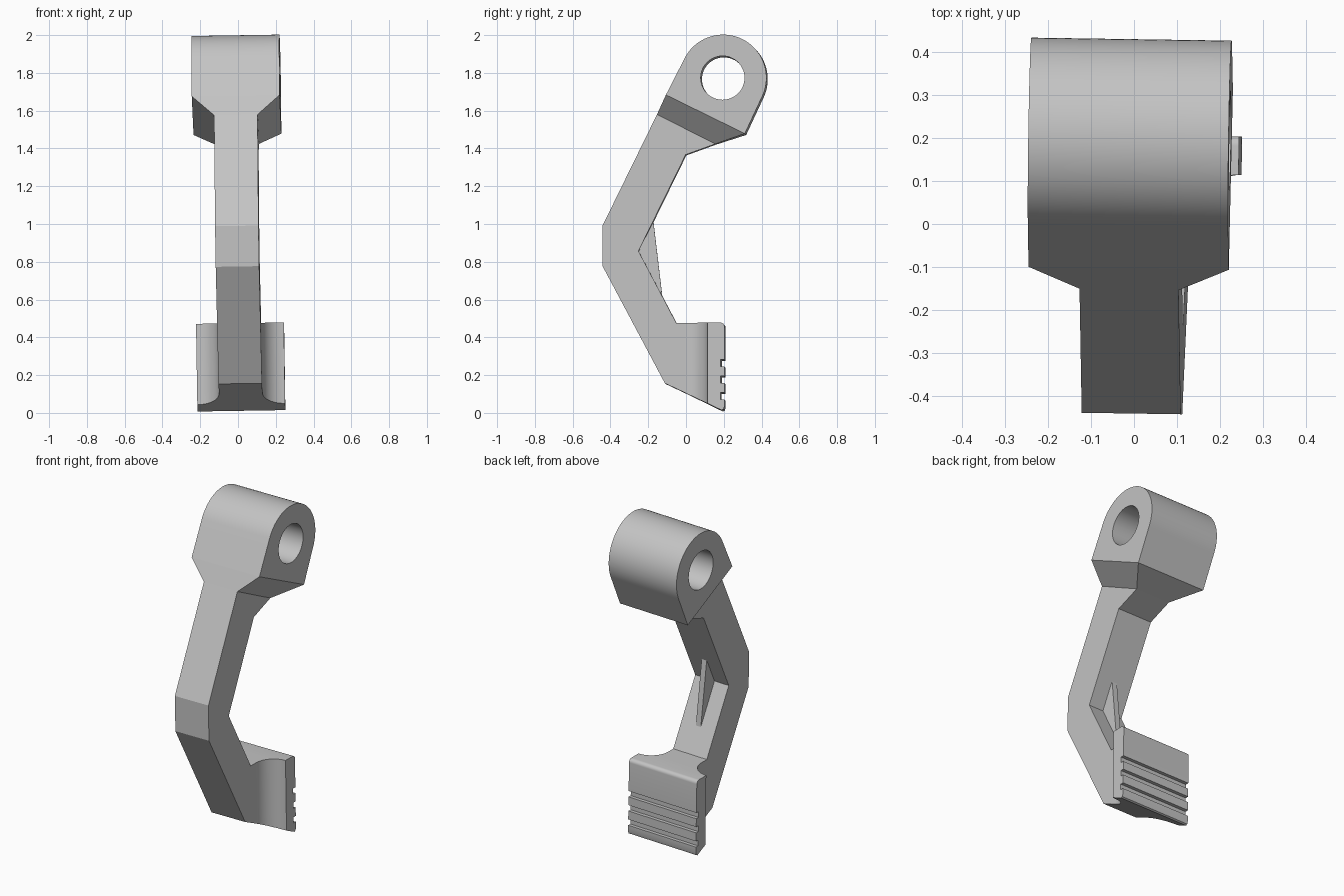
import bpy, bmesh
from math import sin, cos, pi, atan2, radians
from mathutils import Matrix, Vector

cube = bpy.data.objects.get("Cube")
if cube:
    bpy.data.objects.remove(cube, do_unlink=True)

grey = bpy.data.materials.new("light grey")
grey.use_nodes = True
grey.diffuse_color = (0.55, 0.55, 0.55, 1)
grey.node_tree.nodes["Principled BSDF"].inputs["Base Color"].default_value = (0.55, 0.55, 0.55, 1)

ARM = 0.115      # half width of the arm and of the wide ends
WIDE = 0.2325
# The whole part leans and turns very slightly
LEAN = (Matrix.Translation((0, 0, 1)) @ Matrix.Rotation(-0.015, 4, 'Z')
        @ Matrix.Rotation(-0.016, 4, 'Y') @ Matrix.Translation((0, 0, -1)))


def loft(name, ring_a, ring_b):
    """Solid between two rings holding the same number of points."""
    bm = bmesh.new()
    a = [bm.verts.new(p) for p in ring_a]
    b = [bm.verts.new(p) for p in ring_b]
    bm.faces.new(a)
    bm.faces.new(b[::-1])
    for i in range(len(a)):
        j = (i + 1) % len(a)
        bm.faces.new((a[i], b[i], b[j], a[j]))
    bmesh.ops.recalc_face_normals(bm, faces=bm.faces)
    mesh = bpy.data.meshes.new(name)
    bm.to_mesh(mesh)
    bm.free()
    mesh.materials.append(grey)
    obj = bpy.data.objects.new(name, mesh)
    bpy.context.collection.objects.link(obj)
    return obj


def side_extrude(name, profile, half):
    """Extrude a (y, z) profile across x."""
    return loft(name, [(-half, y, z) for y, z in profile],
                [(half, y, z) for y, z in profile])


def arc(cy, cz, r, start, end, n):
    return [(cy + r * cos(start + (end - start) * i / n),
             cz + r * sin(start + (end - start) * i / n)) for i in range(n + 1)]


def boolean(obj, tool, operation):
    mod = obj.modifiers.new(operation.lower(), 'BOOLEAN')
    mod.operation, mod.object, mod.solver = operation, tool, 'EXACT'
    bpy.context.view_layer.objects.active = obj
    bpy.ops.object.modifier_apply(modifier=mod.name)
    bpy.data.objects.remove(tool, do_unlink=True)


# Ends of the tapered shoulder, (y, z)
upper = [(-0.103, 1.68), (0.315, 1.475)]
lower = [(-0.152, 1.578), (0.157, 1.422)]

# Pivot barrel: round top with straight flanks, bored through
lean = atan2(0.45, -0.89)
barrel = side_extrude("pivot_barrel",
                      arc(0.2, 1.77, 0.229, lean - pi, lean, 48) + upper, WIDE)
bore = side_extrude("bore_cutter", arc(0.197, 1.77, 0.116, 0, 2 * pi * 47 / 48, 47), 0.4)
boolean(barrel, bore, 'DIFFERENCE')


# Shoulder tapering from barrel width to arm width
def end_ring(ends, half):
    (y0, z0), (y1, z1) = ends
    return [(-half, y0, z0), (half, y0, z0), (half, y1, z1), (-half, y1, z1)]


shoulder = loft("tapered_shoulder", end_ring(upper, WIDE), end_ring(lower, ARM))

# Bent arm
arm = side_extrude("bent_arm", [
    lower[0], (-0.44, 0.99), (-0.44, 0.775), (-0.11, 0.155), (0, 0.103),
    (0, 0.475), (-0.05, 0.475), (-0.25, 0.855), (0, 1.365), lower[1]], ARM)

# Thin stiffening rib inside the bend
rib = side_extrude("stiffening_rib",
                   [(-0.172, 1.01), (-0.26, 0.855), (-0.125, 0.615)], 0.017)

# Foot pad: side profile with grooves, trimmed by a plan with concave flanks
back, deep = 0.207, 0.186
side = [(0, 0.103), (0.192, 0.011), (0.202, 0.016), (back, 0.03)]
for z in (0.085, 0.173, 0.26):
    side += [(back, z - 0.018), (deep, z - 0.018), (deep, z + 0.018), (back, z + 0.018)]
side += arc(back - 0.022, 0.453, 0.022, 0, pi / 2, 6) + [(0, 0.475)]
foot = side_extrude("foot_pad", side, 0.3)
flank = arc(WIDE, 0.0, WIDE - ARM, pi, pi / 2, 14)
plan = flank + [(WIDE, 0.3), (-WIDE, 0.3)] + [(-x, y) for x, y in reversed(flank)]
plan_tool = loft("plan_cutter", [(x, y, -0.2) for x, y in plan],
                 [(x, y, 0.8) for x, y in plan])
boolean(foot, plan_tool, 'INTERSECT')

# Lean every part and smooth the curved surfaces
for obj in (barrel, shoulder, arm, rib, foot):
    obj.data.transform(LEAN)
    bpy.ops.object.select_all(action='DESELECT')
    obj.select_set(True)
    bpy.context.view_layer.objects.active = obj
    bpy.ops.object.shade_smooth_by_angle(angle=radians(25))
